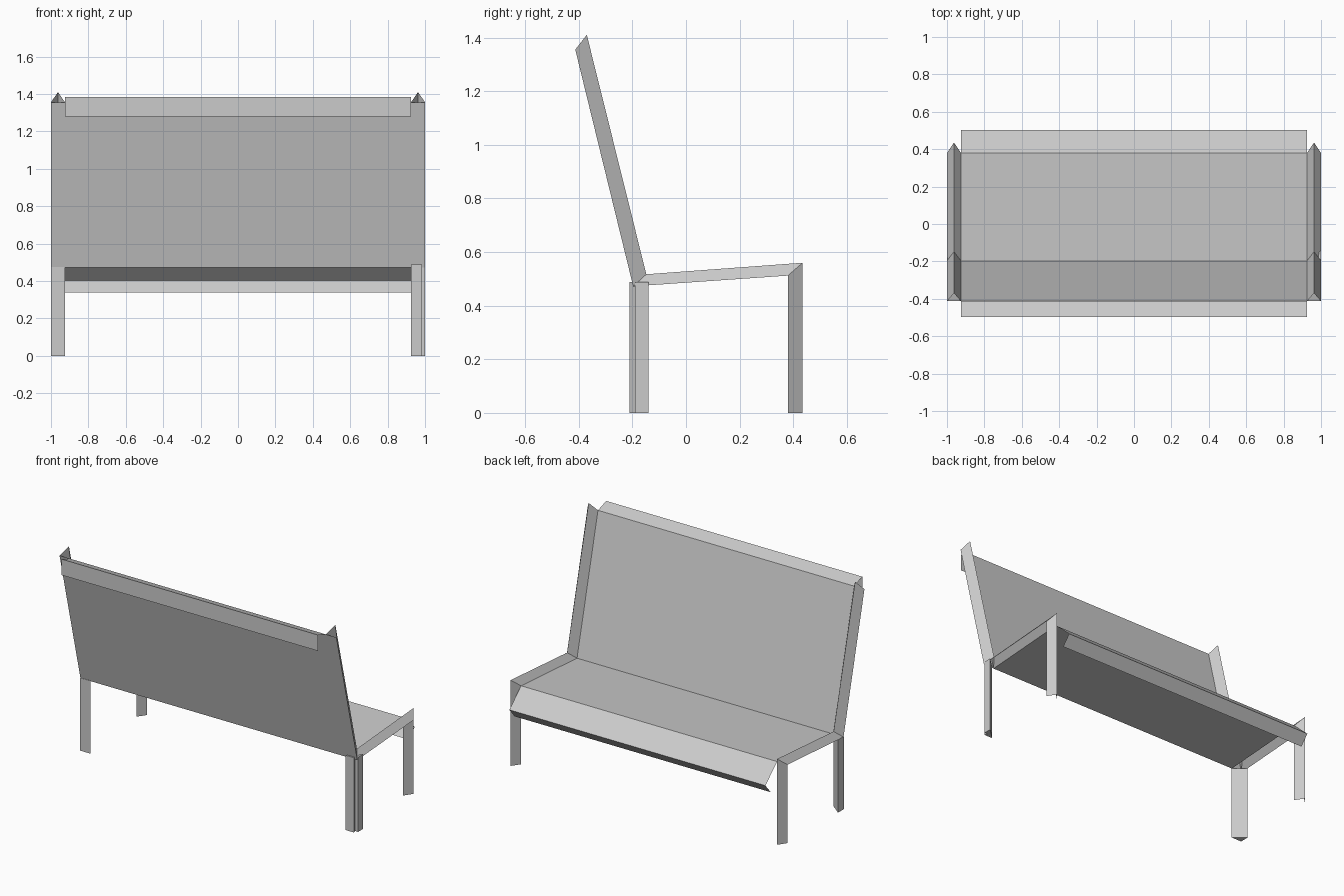
import bpy
import bmesh

cube = bpy.data.objects.get("Cube")
if cube:
    bpy.data.objects.remove(cube)

# Single painted-metal colour
metal = bpy.data.materials.new("grey_metal")
metal.use_nodes = True
metal.diffuse_color = (0.6, 0.6, 0.6, 1)
metal.node_tree.nodes["Principled BSDF"].inputs["Base Color"].default_value = (0.6, 0.6, 0.6, 1)

HALF = 1.0      # half length of the bench
INNER = 0.925   # inner edge of the end frames


def finish(bm, name):
    bmesh.ops.recalc_face_normals(bm, faces=bm.faces)
    mesh = bpy.data.meshes.new(name)
    bm.to_mesh(mesh)
    bm.free()
    mesh.materials.append(metal)
    obj = bpy.data.objects.new(name, mesh)
    bpy.context.collection.objects.link(obj)
    return obj


def folded_sheet(name, profile):
    """Thin sheet folded along a (y, z) profile, spanning between the frames."""
    bm = bmesh.new()
    rows = [[bm.verts.new((x, y, z)) for x in (-INNER, INNER)] for y, z in profile]
    for a, b in zip(rows, rows[1:]):
        bm.faces.new((a[0], a[1], b[1], b[0]))
    return finish(bm, name)


def angle_bar(name, side, stations, closed):
    """V-section bar mitred at each station of (base y, z, ridge y, z)."""
    bm = bmesh.new()
    rows = []
    for by, bz, ry, rz in stations:
        rows.append([bm.verts.new((side * x, y, z)) for x, y, z in (
            (INNER, by, bz), ((INNER + HALF) / 2, ry, rz), (HALF, by, bz))])
    for a, b in zip(rows, rows[1:]):
        for i, j in ((0, 1), (1, 2), (2, 0)) if closed else ((0, 1), (1, 2)):
            bm.faces.new((a[i], a[j], b[j], b[i]))
    return finish(bm, name)


def prism(name, outline, height):
    """Upright post from an (x, y) outline."""
    bm = bmesh.new()
    base = bm.faces.new([bm.verts.new((x, y, 0)) for x, y in outline])
    top = bmesh.ops.extrude_face_region(bm, geom=[base])
    verts = [g for g in top["geom"] if isinstance(g, bmesh.types.BMVert)]
    bmesh.ops.translate(bm, verts=verts, vec=(0, 0, height))
    return finish(bm, name)


# Mitre stations shared by the bars
back_top = (-0.413, 1.355, -0.37, 1.41)
hip = (-0.197, 0.472, -0.148, 0.517)
knee = (0.38, 0.512, 0.435, 0.56)
foot = (0.38, 0, 0.435, 0)

# End frames
for side, label in ((1, "left"), (-1, "right")):
    angle_bar(label + "_back_rail", side, (back_top, hip), True)
    angle_bar(label + "_seat_rail", side, (hip, knee), False)
    angle_bar(label + "_front_leg", side, (knee, foot), False)

# Rear legs: corner posts, the left one with a grooved outer corner
prism("right_rear_leg", [(-HALF, -0.2), (-INNER, -0.2), (-HALF, -0.14)], 0.475)
prism("left_rear_leg", [(INNER, -0.21), (0.985, -0.21), (0.977, -0.188),
                        (HALF, -0.19), (HALF, -0.14)], 0.488)

# Folded backrest and seat sheets, each with a turned edge
folded_sheet("backrest_panel", [hip[:2], back_top[:2], (-0.498, 1.384), (-0.498, 1.28)])
folded_sheet("seat_panel", [hip[:2], knee[:2], (0.502, 0.402), (0.447, 0.338)])
